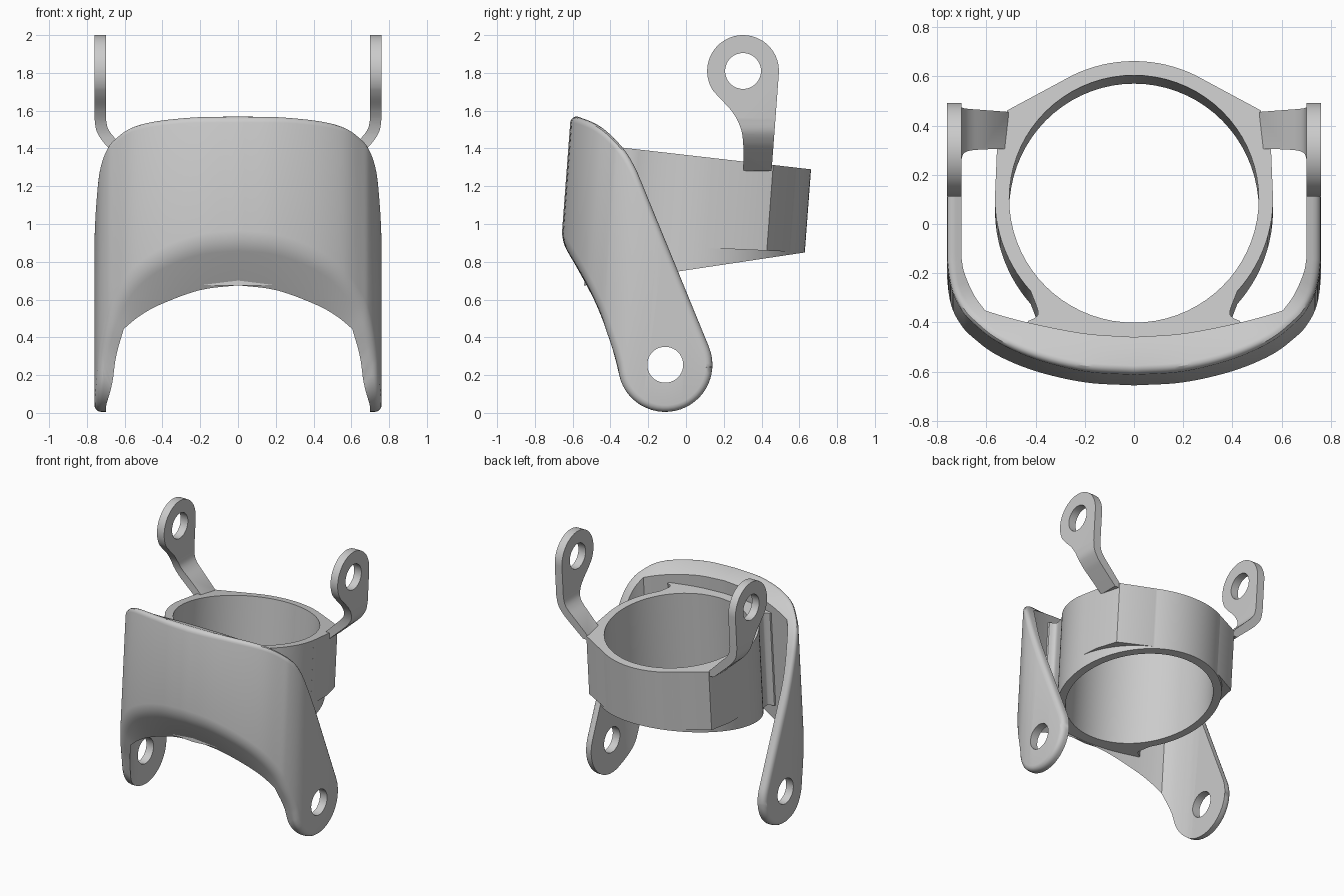
import bpy, bmesh, math
from mathutils import Vector

old = bpy.data.objects.get("Cube")
if old:
    bpy.data.objects.remove(old, do_unlink=True)

TILT = 0.075  # the upright axis leans slightly to the rear
LEVEL = 0.91  # height at which the shield plan is drawn
ROUND = 0.035  # radius of the shield's outer rim

grey = bpy.data.materials.new("plain grey")
grey.use_nodes = True
colour = (0.6, 0.6, 0.6, 1)
grey.diffuse_color = colour
grey.node_tree.nodes["Principled BSDF"].inputs["Base Color"].default_value = colour


def curve(pts, steps=6):
    """Smooth line through the given points."""
    p = [Vector(q) for q in pts]
    p = [2 * p[0] - p[1]] + p + [2 * p[-1] - p[-2]]
    out = []
    for a, b, c, d in zip(p, p[1:], p[2:], p[3:]):
        for i in range(steps):
            t = i / steps
            out.append(tuple(0.5 * (2 * b + (c - a) * t + (2 * a - 5 * b + 4 * c - d) * t * t
                                    + (3 * b - a - 3 * c + d) * t ** 3)))
    return out + [tuple(pts[-1])]


def arc(cx, cy, r, start, end, n=32):
    angles = [math.radians(start + (end - start) * i / n) for i in range(n + 1)]
    return [(cx + r * math.cos(a), cy + r * math.sin(a)) for a in angles]


def mirrored(half):
    """Close a right-hand outline with its mirror image."""
    return half + [(-x, y) for x, y in reversed(half) if abs(x) > 1e-5]


def loft(name, rings):
    """Skin equal closed rings and cap both ends."""
    bm = bmesh.new()
    loops = [[bm.verts.new(p) for p in ring] for ring in rings]
    n = len(loops[0])
    for a, b in zip(loops, loops[1:]):
        for i in range(n):
            j = (i + 1) % n
            bm.faces.new((a[i], a[j], b[j], b[i]))
    bm.faces.new(loops[0])
    bm.faces.new(loops[-1])
    bmesh.ops.recalc_face_normals(bm, faces=bm.faces)
    mesh = bpy.data.meshes.new(name)
    bm.to_mesh(mesh)
    bm.free()
    obj = bpy.data.objects.new(name, mesh)
    bpy.context.collection.objects.link(obj)
    mesh.materials.append(grey)
    return obj


def prism(name, outline, place, lo, hi):
    return loft(name, [[place(a, b, h) for a, b in outline] for h in (lo, hi)])


def plan(name, outline, level):
    return prism(name, outline, lambda x, y, z: (x, y + TILT * (z - level), z), -0.3, 2.2)


def side(name, outline):
    return prism(name, outline, lambda y, z, x: (x, y, z), -1, 1)


def combine(obj, tool, operation):
    mod = obj.modifiers.new("combine", "BOOLEAN")
    mod.operation, mod.object, mod.solver = operation, tool, "EXACT"
    bpy.context.view_layer.objects.active = obj
    bpy.ops.object.modifier_apply(modifier=mod.name)
    bpy.data.objects.remove(tool, do_unlink=True)


def finish(obj):
    bpy.ops.object.select_all(action="DESELECT")
    obj.select_set(True)
    bpy.context.view_layer.objects.active = obj
    bpy.ops.object.shade_smooth_by_angle(angle=math.radians(32))


# Shield side profile, running clockwise, sheared so that wall lines are vertical
lug = (-0.11, 0.255)
profile = curve([(-0.8, 1.574), (-0.61, 1.572), (-0.55, 1.56), (-0.46, 1.52), (-0.38, 1.453),
                 (-0.31, 1.37), (-0.26, 1.28)])
profile += arc(*lug, 0.25, 22, -178, 40)
profile += curve([(-0.385, 0.33), (-0.42, 0.43), (-0.46, 0.545), (-0.53, 0.69), (-0.6, 0.81),
                  (-0.66, 0.905), (-0.8, 1.12)])
profile = [Vector((y - TILT * (z - LEVEL), z)) for y, z in profile]


def inset(pts, amount):
    out = []
    for i, p in enumerate(pts):
        along = pts[(i + 1) % len(pts)] - pts[i - 1]
        out.append(p + Vector((along.y, -along.x)).normalized() * amount)
    return out


def span(pts, u):
    """Lowest and highest height of the profile at depth u."""
    hits = [a.y + (b.y - a.y) * (u - a.x) / (b.x - a.x)
            for a, b in zip(pts, pts[1:] + pts[:1]) if (a.x > u) != (b.x > u)]
    return min(hits), max(hits)


# Shield plan: thick crescent in front, thin walls at the sides
outer = curve([(0, -0.66), (0.2, -0.646), (0.4, -0.595), (0.56, -0.52), (0.66, -0.435),
               (0.70, -0.385), (0.735, -0.31), (0.752, -0.23), (0.76, -0.15)])
inner = curve([(0, -0.505), (0.2, -0.49), (0.4, -0.45), (0.52, -0.418), (0.605, -0.39)])[:-1]
inner += curve([(0.605, -0.39), (0.645, -0.33), (0.675, -0.26), (0.693, -0.2), (0.70, -0.15)])

# Sheets from the outer wall inward; the outermost are cut smaller to round the rim
sheets = []
for angle in (0, 22, 45, 67, 90, None):
    if angle is None:
        cut, line = profile, [Vector(p) for p in inner]
    else:
        a = math.radians(angle)
        depth = ROUND * (1 - math.cos(a))
        cut = inset(profile, ROUND * (1 - math.sin(a)))
        line = [Vector(o) + (Vector(i) - Vector(o)).normalized() * depth
                for o, i in zip(outer, inner)]
    tip = max(p.x for p in cut)
    end = line[-1]
    line += [Vector((end.x, end.y + (tip - end.y) * 0.9999 * math.sin(math.pi * j / 32)))
             for j in range(1, 17)]
    sheets.append([(p.x, p.y, *span(cut, p.y)) for p in line])

rings = []
for column in zip(*sheets):
    tops = [(x, y + TILT * (hi - LEVEL), hi) for x, y, lo, hi in column]
    feet = [(x, y + TILT * (lo - LEVEL), lo) for x, y, lo, hi in column]
    rings.append(tops + feet[::-1])
other = [[(-x, y, z) for x, y, z in ring] for ring in rings[:0:-1]]
shield = loft("front_shield", other + rings)
combine(shield, side("lug_hole", arc(*lug, 0.095, 0, 351, 39)), "DIFFERENCE")
finish(shield)

# Collar: ring with a neck into the shield and squared rear corners
ring_half = [(0, -0.49), (0.2, -0.475), (0.44, -0.425)]
ring_half += curve([(0.43, -0.4), (0.4, -0.385), (0.39, -0.36), (0.42, -0.278)], 4)[:-1]
ring_half += arc(0, 0.1, 0.565, -42, 90, 40)
ring = plan("collar", mirrored(ring_half), 1.33)
corners = plan("rear_corners", mirrored([(0, 0.1), (0.565, 0.1), (0.557, 0.3), (0.515, 0.463),
                                         (0.29, 0.585), (0, 0.6)]), 1.33)
combine(corners, side("corner_cutter", [(-0.5, 0.9), (0.9, 0.838), (0.9, 1.8), (-0.5, 1.8)]),
        "INTERSECT")
combine(ring, corners, "UNION")
combine(ring, side("collar_cutter", [(-0.7, 0.65), (0.9, 0.89), (0.9, 1.262), (-0.7, 1.446)]),
        "INTERSECT")
combine(ring, plan("bore", arc(0, 0.1, 0.507, 0, 355, 71), 1.33), "DIFFERENCE")
finish(ring)

# Rear arms: bent strips ending in round eyes
eye = (0.302, 1.81)
strip = [(0.76, 2.1)] + curve([(0.76, 1.56), (0.748, 1.49), (0.71, 1.43), (0.66, 1.38)])
strip += [(0.55, 1.28), (0.5, 1.28), (0.51, 1.315)]
strip += curve([(0.62, 1.425), (0.665, 1.47), (0.69, 1.51), (0.70, 1.56)]) + [(0.70, 2.1)]
arm_side = arc(*eye, 0.19, -3, 212, 40)
arm_side += curve([(0.175, 1.67), (0.24, 1.6), (0.285, 1.52), (0.303, 1.42), (0.303, 1.2)])
arm_side += [(0.447, 1.2)]
for name, s in (("left_arm", 1), ("right_arm", -1)):
    arm = prism(name, strip, lambda x, z, y: (s * x, y, z), -0.2, 0.8)
    combine(arm, side("arm_cutter", arm_side), "INTERSECT")
    combine(arm, side("eye_hole", arc(*eye, 0.095, 0, 351, 39)), "DIFFERENCE")
    finish(arm)
